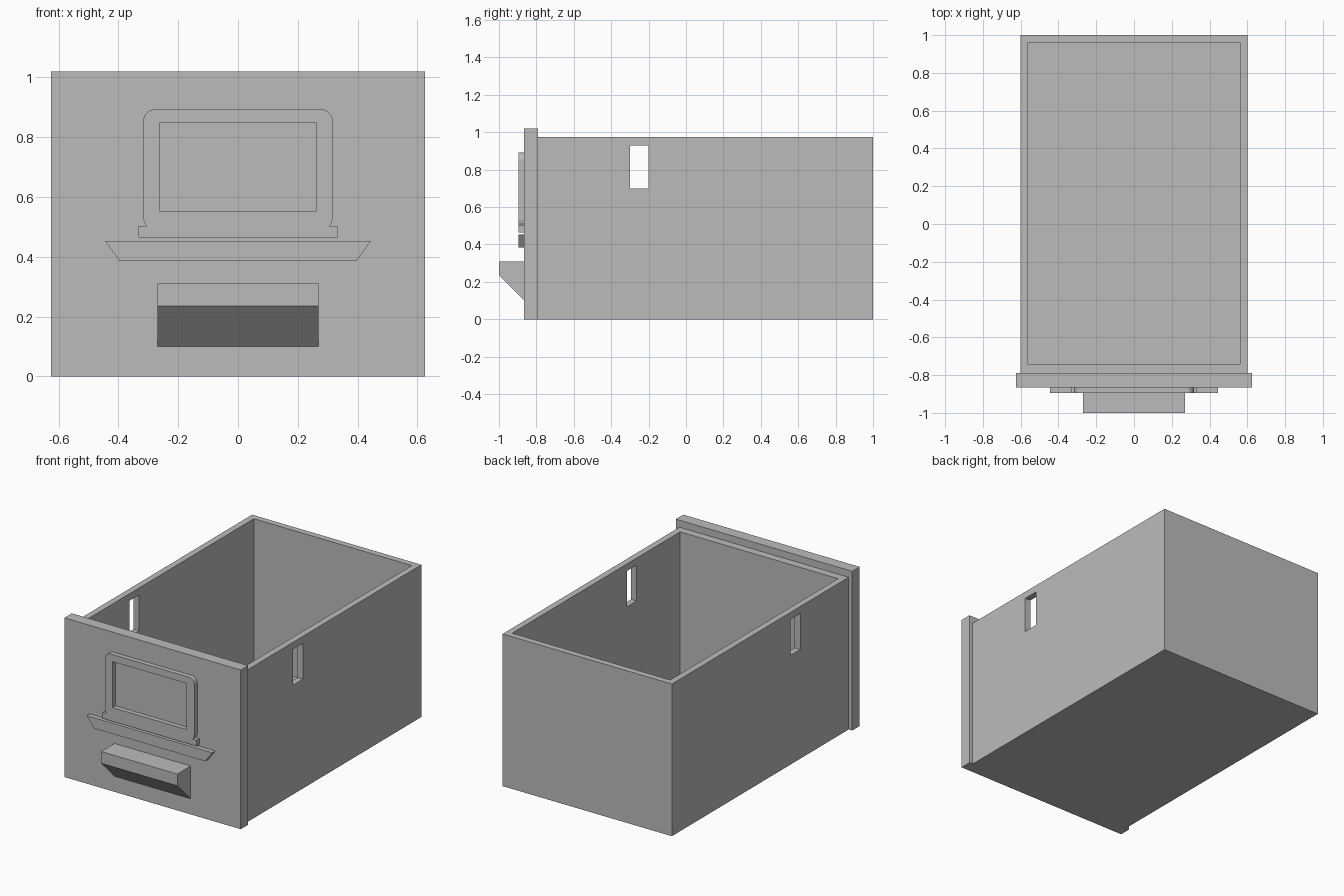
import bpy, bmesh, math
from mathutils import Vector

cube = bpy.data.objects.get("Cube")
if cube:
    bpy.data.objects.remove(cube, do_unlink=True)

grey = bpy.data.materials.new("plain_grey")
grey.use_nodes = True
grey.diffuse_color = (0.5, 0.5, 0.5, 1)
grey.node_tree.nodes["Principled BSDF"].inputs["Base Color"].default_value = grey.diffuse_color


def prism(name, outline, direction):
    """Extrude a flat outline of 3D points along a direction."""
    bm = bmesh.new()
    face = bm.faces.new([bm.verts.new(p) for p in outline])
    top = bmesh.ops.extrude_face_region(bm, geom=[face])["geom"]
    bmesh.ops.translate(bm, vec=Vector(direction),
                        verts=[v for v in top if isinstance(v, bmesh.types.BMVert)])
    bmesh.ops.recalc_face_normals(bm, faces=bm.faces)
    mesh = bpy.data.meshes.new(name)
    bm.to_mesh(mesh)
    bm.free()
    mesh.materials.append(grey)
    obj = bpy.data.objects.new(name, mesh)
    bpy.context.collection.objects.link(obj)
    return obj


def box(name, x, y, z):
    """Block centred on x = 0 with half width x."""
    y0, y1 = y
    z0, z1 = z
    return prism(name, [(-x, y0, z0), (x, y0, z0), (x, y1, z0), (-x, y1, z0)],
                 (0, 0, z1 - z0))


def cut(target, cutter):
    """Subtract the cutter, bake the result and drop the cutter."""
    cutter.hide_render = True
    mod = target.modifiers.new("cut", "BOOLEAN")
    mod.operation = "DIFFERENCE"
    mod.solver = "EXACT"
    mod.object = cutter
    graph = bpy.context.evaluated_depsgraph_get()
    mesh = bpy.data.meshes.new_from_object(target.evaluated_get(graph))
    target.modifiers.clear()
    target.data = mesh
    bpy.data.objects.remove(cutter, do_unlink=True)


def relief(name, half):
    """Mirrored raised shape on the panel, from its right-half (x, z) points."""
    pts = half + [(-x, z) for x, z in reversed(half)]
    return prism(name, [(x, RELIEF, z) for x, z in pts], (0, PANEL - RELIEF, 0))


PANEL, RELIEF, BODY = -0.865, -0.895, -0.79

# Open drawer body with a slot through both side walls
body = box("drawer_body", 0.6, (BODY, 1), (0, 0.975))
cut(body, box("cavity_cutter", 0.56, (-0.74, 0.96), (0.04, 1.2)))
cut(body, box("slot_cutter", 0.8, (-0.3, -0.2), (0.7, 0.93)))

# Front panel
box("front_panel", 0.625, (PANEL, BODY), (0, 1.02))

# Handle with sloping underside
prism("handle", [(-0.27, PANEL, 0.31), (-0.27, -1, 0.31),
                 (-0.27, -1, 0.235), (-0.27, PANEL, 0.1)], (0.54, 0, 0))

# Raised screen frame with rounded upper corners and a hinge foot
r = 0.04
corner = [(0.317 - r + r * math.cos(a), 0.893 - r + r * math.sin(a))
          for a in (math.pi / 2 * i / 8 for i in range(9))]
screen = relief("screen_frame", [(0.333, 0.465), (0.333, 0.503), (0.306, 0.503),
                                 (0.314, 0.516), (0.317, 0.53)] + corner)
cut(screen, box("screen_cutter", 0.262, (-0.95, -0.8), (0.553, 0.848)))

# Raised keyboard base
relief("keyboard_base", [(0.395, 0.385), (0.445, 0.453)])
